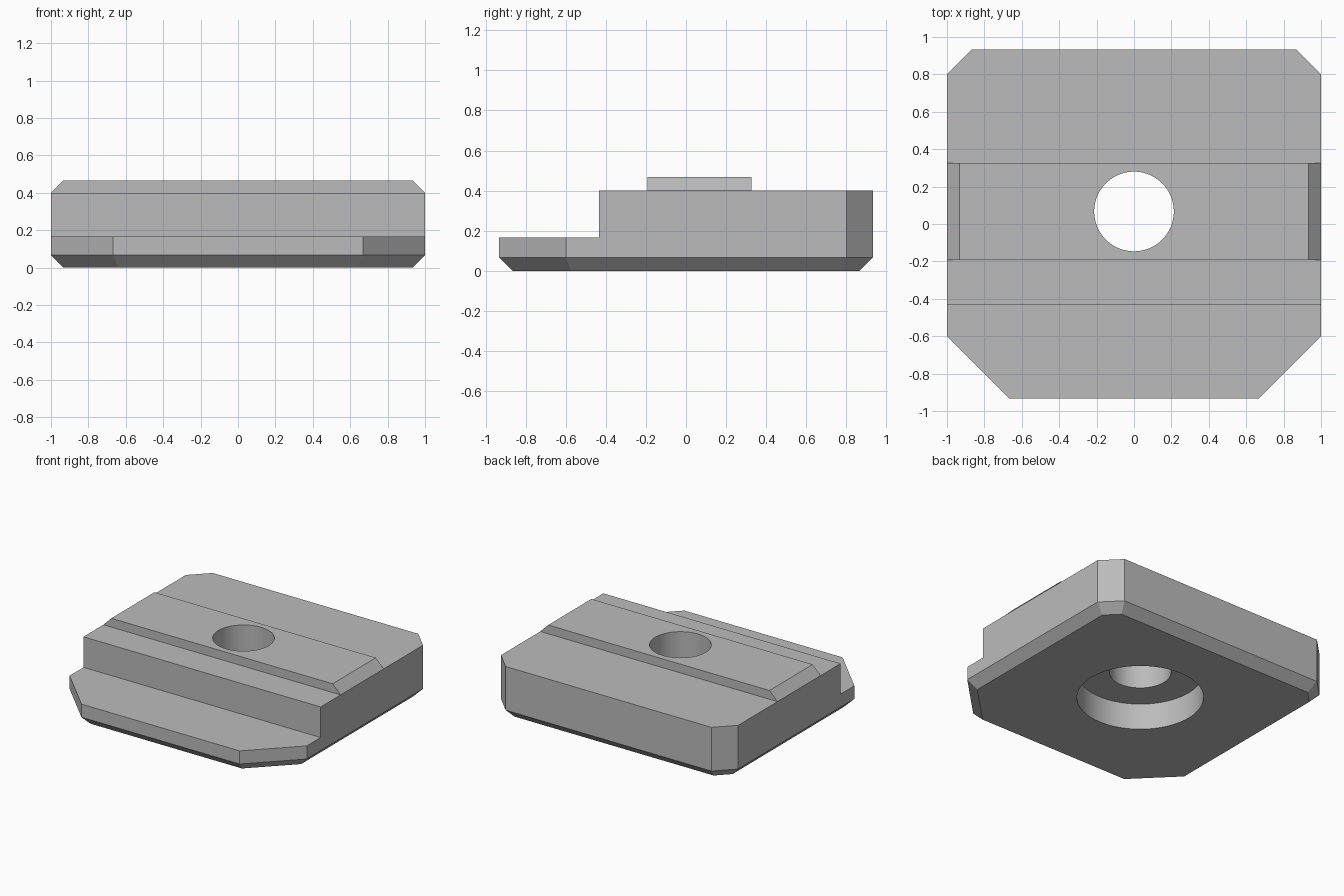
import bpy, bmesh, math
from mathutils import Vector

cube = bpy.data.objects.get("Cube")
if cube:
    bpy.data.objects.remove(cube, do_unlink=True)

CHAMFER = 0.067
BODY_TOP = 0.4
HOLE_Y = 0.067

steel = bpy.data.materials.new("grey steel")
steel.use_nodes = True
steel.diffuse_color = (0.5, 0.5, 0.5, 1)
steel.node_tree.nodes["Principled BSDF"].inputs["Base Color"].default_value = (0.5, 0.5, 0.5, 1)


def finish(name, bm):
    bmesh.ops.recalc_face_normals(bm, faces=bm.faces[:])
    mesh = bpy.data.meshes.new(name)
    bm.to_mesh(mesh)
    bm.free()
    mesh.materials.append(steel)
    ob = bpy.data.objects.new(name, mesh)
    bpy.context.collection.objects.link(ob)
    return ob


def prism(name, points, direction):
    """Extrude a closed profile along a direction."""
    bm = bmesh.new()
    face = bm.faces.new([bm.verts.new(p) for p in points])
    top = bmesh.ops.extrude_face_region(bm, geom=[face])["geom"]
    verts = [g for g in top if isinstance(g, bmesh.types.BMVert)]
    bmesh.ops.translate(bm, verts=verts, vec=Vector(direction))
    return finish(name, bm)


def drill(name, radius, z0, z1):
    bm = bmesh.new()
    bmesh.ops.create_cone(bm, cap_ends=True, segments=96, radius1=radius,
                          radius2=radius, depth=z1 - z0)
    bmesh.ops.translate(bm, verts=bm.verts[:], vec=(0, HOLE_Y, (z0 + z1) / 2))
    return finish(name, bm)


def combine(target, tool, operation):
    mod = target.modifiers.new(tool.name, 'BOOLEAN')
    mod.operation = operation
    mod.solver = 'EXACT'
    mod.object = tool
    bpy.context.view_layer.objects.active = target
    bpy.ops.object.modifier_apply(modifier=mod.name)
    bpy.data.objects.remove(tool, do_unlink=True)


# Body outline: large corner cuts in front, small ones behind
half = [(0.667, -0.933), (1, -0.6), (1, 0.8), (0.867, 0.933)]
outline = half + [(-x, y) for x, y in reversed(half)]
body = prism("clamp_block", [(x, y, 0) for x, y in outline], (0, 0, BODY_TOP))

# Chamfer all around the underside
bm = bmesh.new()
bm.from_mesh(body.data)
rim = [e for e in bm.edges if all(v.co.z < 0.001 for v in e.verts)]
bmesh.ops.bevel(bm, geom=rim, offset=CHAMFER, offset_type='OFFSET',
                segments=1, affect='EDGES')
bm.to_mesh(body.data)
bm.free()

# Front step
step = prism("step_cutter", [(-2, -2, 0.167), (-2, -0.433, 0.167),
                             (-2, -0.433, 1), (-2, -2, 1)], (4, 0, 0))
combine(body, step, 'DIFFERENCE')

# Raised ridge with sloping ends
ridge = prism("ridge", [(-1, -0.193, BODY_TOP), (1, -0.193, BODY_TOP),
                        (1 - CHAMFER, -0.193, BODY_TOP + CHAMFER),
                        (CHAMFER - 1, -0.193, BODY_TOP + CHAMFER)], (0, 0.52, 0))
combine(body, ridge, 'UNION')

# Bolt hole, with a wide counterbore from below
combine(body, drill("bolt_hole", 0.213, -0.5, 1), 'DIFFERENCE')
combine(body, drill("counterbore", 0.437, -0.5, 0.2), 'DIFFERENCE')

# Smooth bores, crisp block edges
body.select_set(True)
bpy.context.view_layer.objects.active = body
bpy.ops.object.shade_smooth_by_angle(angle=math.radians(30))
